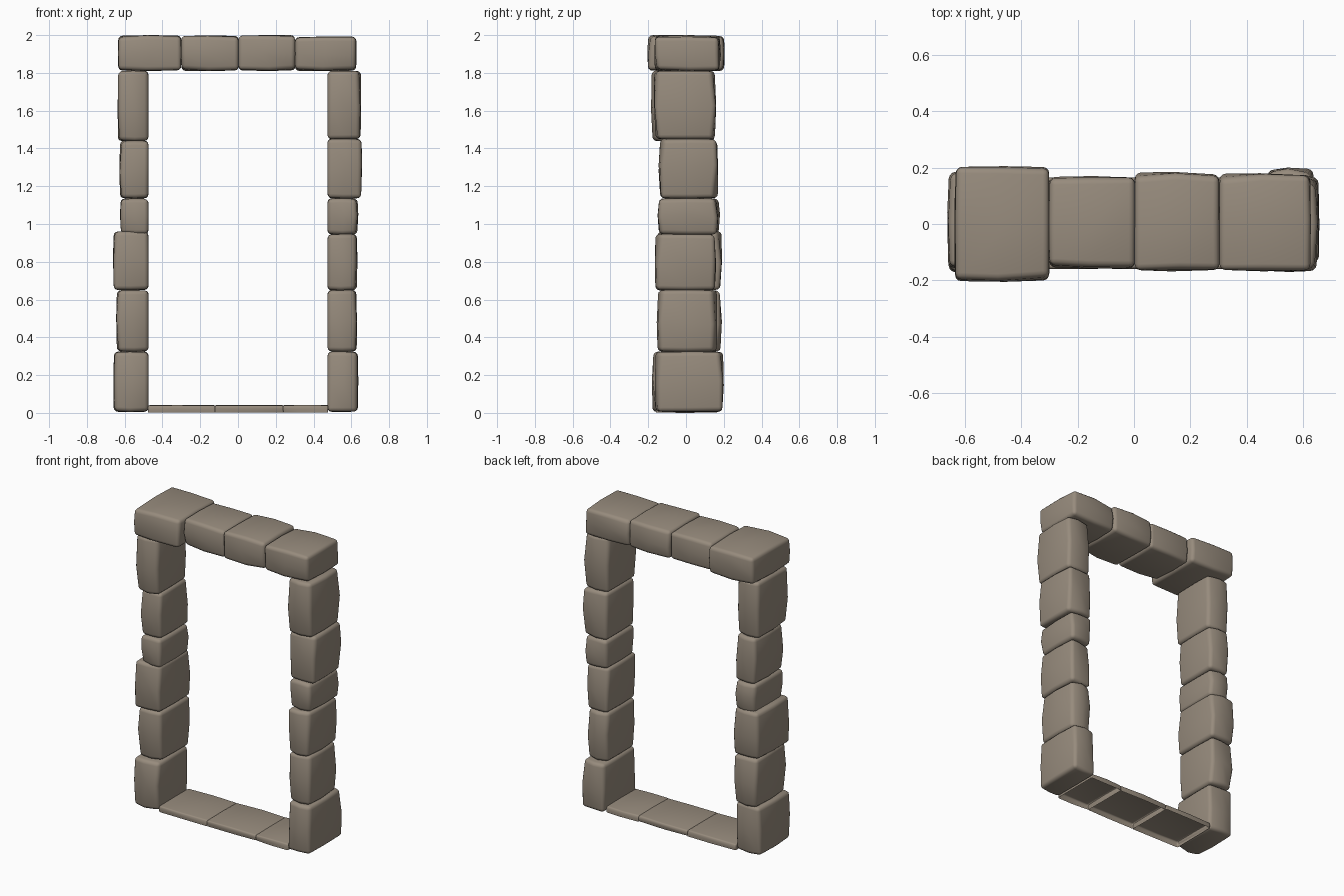
import bpy, bmesh, random
from mathutils import Vector

if "Cube" in bpy.data.objects:
    bpy.data.objects.remove(bpy.data.objects["Cube"])

random.seed(11)
stone_mat = bpy.data.materials.new("warm_grey_stone")
stone_mat.diffuse_color = (0.31, 0.26, 0.205, 1)
stone_mat.use_nodes = True
stone_mat.node_tree.nodes["Principled BSDF"].inputs["Base Color"].default_value = stone_mat.diffuse_color


def stone(name, x, y, z, jit, bevel=0.022, open_bottom=False):
    """Rough-hewn block: box with bulged sides, corners pulled inwards, soft edges."""
    lo, hi = Vector((x[0], y[0], z[0])), Vector((x[1], y[1], z[1]))
    mid, half = (lo + hi) / 2, (hi - lo) / 2
    bm = bmesh.new()
    bmesh.ops.create_cube(bm, size=2)
    bmesh.ops.subdivide_edges(bm, edges=bm.edges[:], cuts=1, use_grid_fill=True)
    for v in bm.verts:
        s = v.co.copy()
        outer = sum(abs(c) > 0.5 for c in s)          # 1 face, 2 edge, 3 corner
        amount = (0, 0, 0.45, 1)[outer]
        for i in range(3):
            pull = random.uniform(0.1, 1) * jit[i] * amount
            if i == 0 and s.x * mid.x < 0 and jit[2] < jit[1]:
                pull *= 0.2                           # opening side stays straight
            shift = random.uniform(-0.15, 0.15) * half[i] if abs(s[i]) < 0.5 else 0
            v.co[i] = mid[i] + s[i] * (half[i] - pull) + shift
    if open_bottom:
        down = [f for f in bm.faces if f.normal.z < -0.7]
        bm.normal_update()
        down = [f for f in bm.faces if f.normal.z < -0.7]
        bmesh.ops.delete(bm, geom=down, context='FACES')
    me = bpy.data.meshes.new(name)
    bm.to_mesh(me)
    bm.free()
    ob = bpy.data.objects.new(name, me)
    bpy.context.collection.objects.link(ob)
    me.materials.append(stone_mat)
    for p in me.polygons:
        p.use_smooth = True
    b = ob.modifiers.new("soft_edges", 'BEVEL')
    b.width, b.segments, b.limit_method, b.angle_limit = bevel, 3, 'ANGLE', 0.7
    return ob


# Jambs: outer x, front y, back y, bottom z, top z
left = [(-0.66, -0.18, 0.17, 0.005, 0.325), (-0.645, -0.15, 0.19, 0.323, 0.65),
        (-0.662, -0.16, 0.19, 0.65, 0.962), (-0.625, -0.15, 0.18, 0.945, 1.135),
        (-0.628, -0.145, 0.17, 1.135, 1.442), (-0.637, -0.185, 0.155, 1.438, 1.812)]
right = [(0.637, -0.165, 0.20, 0.005, 0.325), (0.63, -0.155, 0.165, 0.323, 0.652),
         (0.632, -0.165, 0.16, 0.648, 0.947), (0.637, -0.15, 0.17, 0.943, 1.137),
         (0.657, -0.145, 0.17, 1.135, 1.452), (0.652, -0.17, 0.16, 1.448, 1.812)]
for side, rows in (("left", left), ("right", right)):
    inner = -0.473 if side == "left" else 0.473
    for n, (ox, y0, y1, z0, z1) in enumerate(rows):
        stone(f"{side}_jamb_stone_{n + 1}", sorted((ox, inner)), (y0, y1), (z0, z1),
              (0.014, 0.03, 0.006))

# Lintel stones across the top
lintel = [(-0.635, -0.30, -0.205, 0.205, 2.0), (-0.302, 0.004, -0.158, 0.17, 1.998),
          (0.002, 0.305, -0.168, 0.185, 2.0), (0.302, 0.627, -0.168, 0.18, 1.993)]
for n, (x0, x1, y0, y1, z1) in enumerate(lintel):
    stone(f"lintel_stone_{n + 1}", (x0, x1), (y0, y1), (1.81, z1), (0.008, 0.022, 0.012))

# Thin threshold slabs, open underneath
for n, (x0, x1) in enumerate([(-0.478, -0.12), (-0.122, 0.242), (0.238, 0.478)]):
    stone(f"threshold_slab_{n + 1}", (x0, x1), (-0.16, 0.165), (0.0, 0.042),
          (0.003, 0.012, 0.004), 0.008, True)
